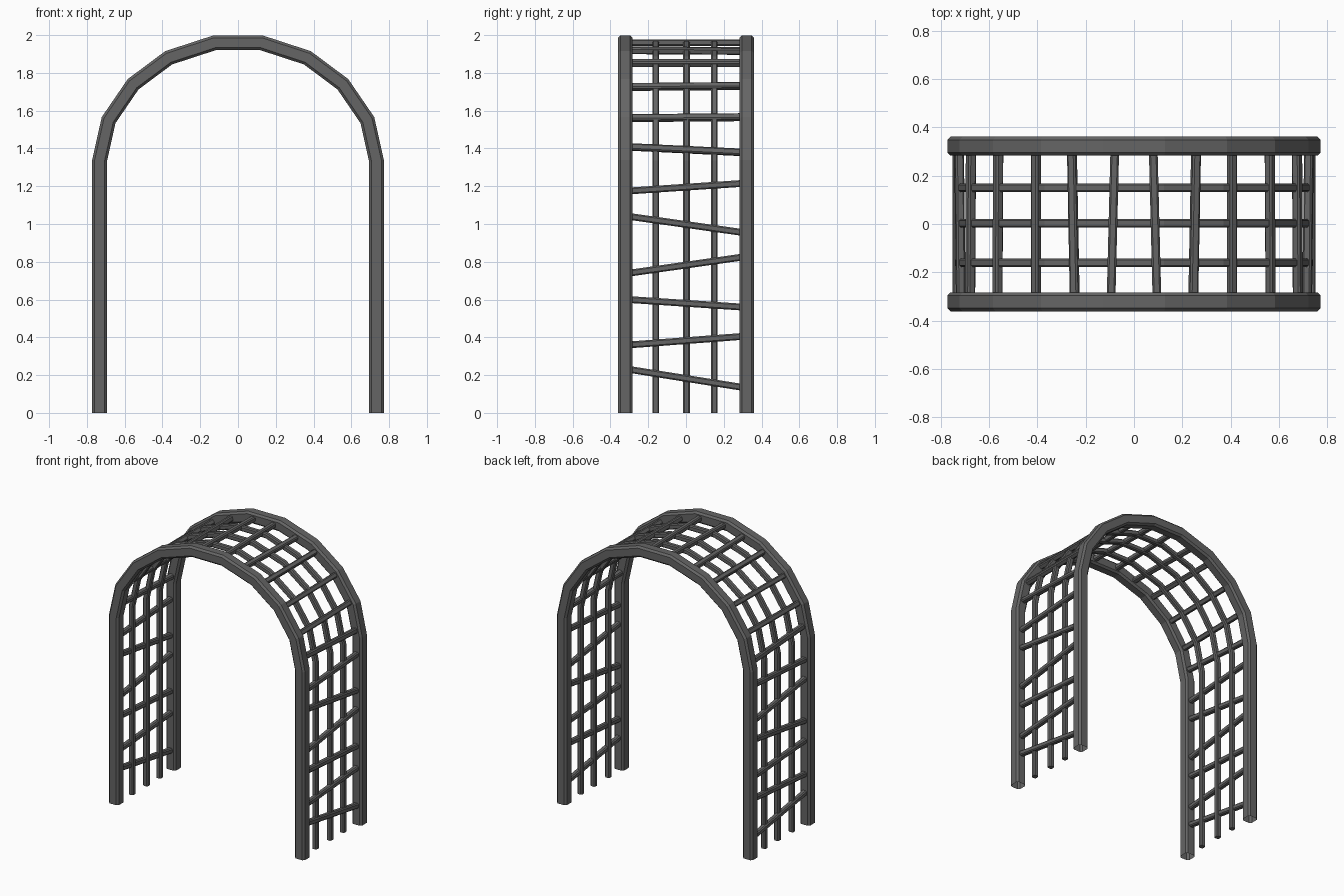
import bpy
import bmesh
from mathutils import Vector

cube = bpy.data.objects.get("Cube")
if cube:
    bpy.data.objects.remove(cube, do_unlink=True)

metal = bpy.data.materials.new("dark_grey")
metal.use_nodes = True
GREY = (0.13, 0.13, 0.13, 1)
metal.diffuse_color = GREY
metal.node_tree.nodes["Principled BSDF"].inputs["Base Color"].default_value = GREY

# Half of the arch centreline (x, z), mirrored into a full path
HALF = [(0.733, 0), (0.733, 1.335), (0.685, 1.55), (0.555, 1.74), (0.367, 1.88), (0.122, 1.96)]
ARCH = [Vector((x, 0, z)) for x, z in HALF]
ARCH += [Vector((-p.x, 0, p.z)) for p in reversed(ARCH)]


def sweep(name, path, side, half, chamfer, caps, offset=0):
    """Sweep a chamfered square along a planar path with mitred corners."""
    a, b = half, half - chamfer
    section = [(a, b), (b, a), (-b, a), (-a, b), (-a, -b), (-b, -a), (b, -a), (a, -b)]
    bm = bmesh.new()
    rings = []
    for i, p in enumerate(path):
        before = (p - path[i - 1]).normalized() if i else None
        after = (path[i + 1] - p).normalized() if i + 1 < len(path) else None
        before, after = before or after, after or before
        normal = side.cross((before + after).normalized()).normalized()
        stretch = 1 / normal.dot(side.cross(before).normalized())
        rings.append([bm.verts.new(p + normal * (u + offset) * stretch + side * v)
                      for u, v in section])
    n = len(section)
    for r, s in zip(rings, rings[1:]):
        for k in range(n):
            bm.faces.new((r[k], r[(k + 1) % n], s[(k + 1) % n], s[k]))
    if caps:
        bm.faces.new(rings[0])
        bm.faces.new(rings[-1])
    bmesh.ops.recalc_face_normals(bm, faces=bm.faces)
    mesh = bpy.data.meshes.new(name)
    bm.to_mesh(mesh)
    bm.free()
    mesh.materials.append(metal)
    obj = bpy.data.objects.new(name, mesh)
    bpy.context.collection.objects.link(obj)
    return obj


def along(distance):
    """Point on the arch at a distance measured from the foot."""
    for p, q in zip(ARCH, ARCH[1:]):
        length = (q - p).length
        if distance <= length:
            return p.lerp(q, distance / length)
        distance -= length
    return ARCH[-1].copy()


def arch_tube(name, y, half, chamfer, caps, offset=0):
    path = [p + Vector((0, y, 0)) for p in ARCH]
    # the side axis is chosen so that positive offset points outward
    return sweep(name, path, Vector((0, -1, 0)), half, chamfer, caps, -offset)


# Heavy arches at front and back
arch_tube("front_arch", -0.322, 0.039, 0.013, False)
arch_tube("back_arch", 0.322, 0.039, 0.013, False)

# Thin arched rods of the trellis
for name, y in (("front_rod", -0.16), ("middle_rod", 0.003), ("back_rod", 0.15)):
    arch_tube(name, y, 0.018, 0.007, True, -0.01)

# Uneven crossbars: distance along the arch at the front and back ends
BARS = [(0.23, 0.135), (0.36, 0.405), (0.6, 0.56), (0.74, 0.825), (1.04, 0.955),
        (1.175, 1.215), (1.41, 1.38), (1.568, 1.574), (1.768, 1.774),
        (1.973, 1.973), (2.148, 2.136), (2.305, 2.32)]
for i, (front, back) in enumerate(BARS, 1):
    for label, sign in (("left", 1), ("right", -1)):
        ends = []
        for distance, y in ((front, -0.3), (back, 0.3)):
            p = along(distance)
            ends.append(Vector((p.x * sign, y, p.z)))
        # orient the bar square to the arch
        run = along(front + 0.02) - along(front - 0.02)
        run.x *= sign
        axis = (ends[1] - ends[0]).normalized()
        side = (run - axis * run.dot(axis)).normalized()
        sweep(f"{label}_crossbar_{i}", ends, side, 0.018, 0.007, True)
